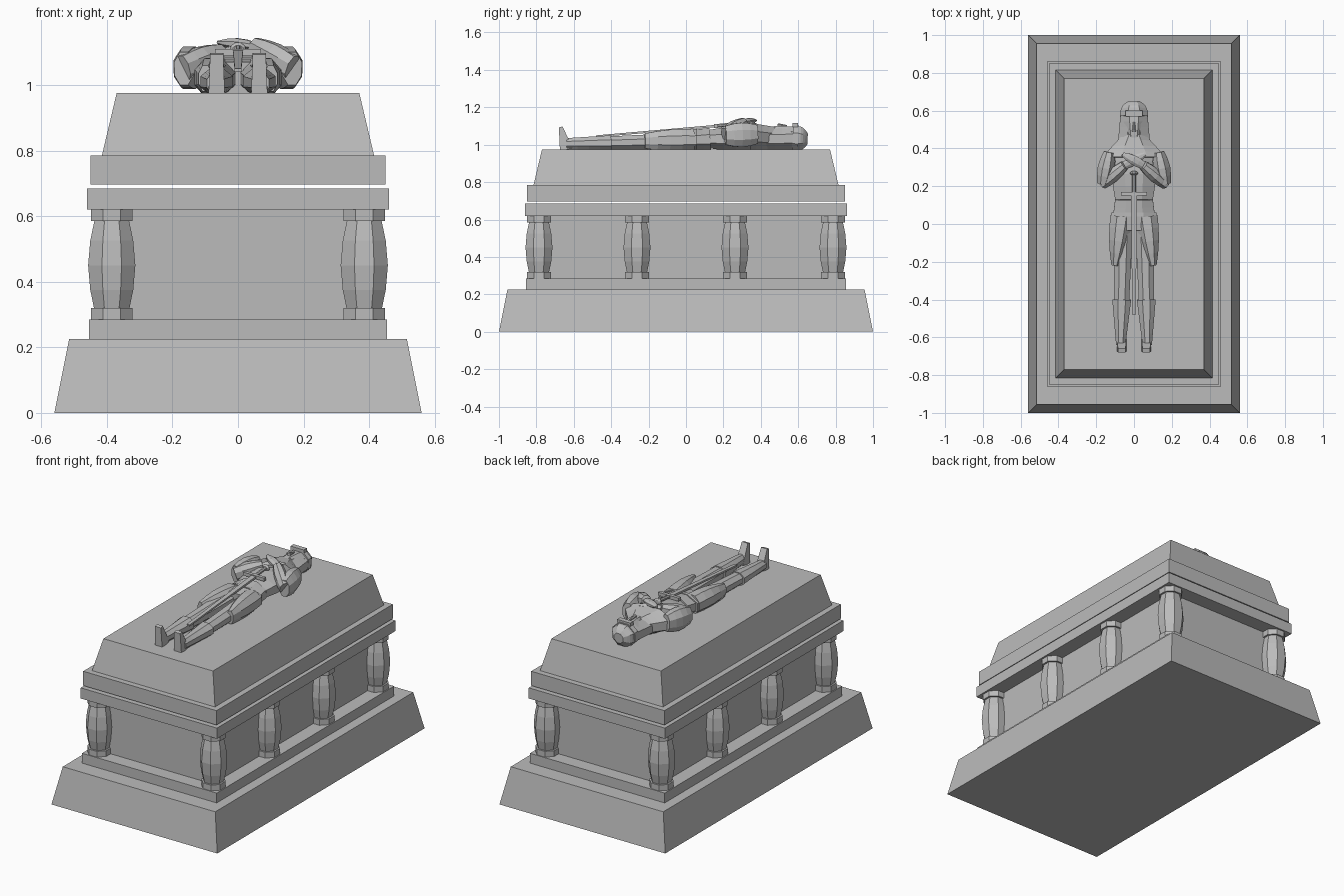
import bpy, bmesh, math
from mathutils import Vector

cube = bpy.data.objects.get("Cube")
if cube:
    bpy.data.objects.remove(cube, do_unlink=True)

stone = bpy.data.materials.new("grey stone")
stone.use_nodes = True
stone.diffuse_color = (.5, .5, .5, 1)
shader = stone.node_tree.nodes["Principled BSDF"]
shader.inputs["Base Color"].default_value = stone.diffuse_color

LID = .975  # height of the surface the figure lies on
STEPS = [step / 4 for step in range(5)]


def skin(name, rings):
    """Join a stack of equal rings into one closed, flat-shaded solid."""
    bm = bmesh.new()
    loops = [[bm.verts.new(point) for point in ring] for ring in rings]
    count = len(loops[0])
    for lower, upper in zip(loops, loops[1:]):
        for i in range(count):
            j = (i + 1) % count
            bm.faces.new((lower[i], lower[j], upper[j], upper[i]))
    bm.faces.new(loops[0])
    bm.faces.new(loops[-1])
    bmesh.ops.recalc_face_normals(bm, faces=bm.faces)
    mesh = bpy.data.meshes.new(name)
    bm.to_mesh(mesh)
    bm.free()
    mesh.materials.append(stone)
    obj = bpy.data.objects.new(name, mesh)
    bpy.context.collection.objects.link(obj)


def circle(sides):
    """Unit polygon with flats facing the axes."""
    angles = [math.tau * (i + .5) / sides for i in range(sides)]
    reach = 1 / math.cos(math.pi / sides)
    return [(reach * math.cos(angle), reach * math.sin(angle)) for angle in angles]


def blend(pair, t):
    return pair[0] + (pair[1] - pair[0]) * t


def tomb_step(name, bottom, top, wide, top_wide, extra=.4):
    """Rectangular tier, longer than it is wide by a fixed margin."""
    skin(name, [[(half * u, (half + extra) * v, height) for u, v in circle(4)]
                for half, height in ((wide, bottom), (top_wide, top))])


def column_part(name, x, y, bottom, top, radius, bulge=0):
    rings = []
    for t in STEPS:
        size = radius + bulge * math.sin(math.pi * t)
        rings.append([(x + size * u, y + size * v, blend((bottom, top), t))
                      for u, v in circle(8)])
    skin(name, rings)


def at(x, y, lift):
    return Vector((x, y, LID + lift))


def limb(name, start, end, wide, thick, bulge=0, sides=8):
    """Straight oval limb that tapers and swells between two points."""
    along = (end - start).normalized()
    across = along.cross(Vector((0, 0, 1))).normalized()
    up = across.cross(along)
    rings = []
    for t in STEPS:
        swell = bulge * math.sin(math.pi * t)
        right = across * (blend(wide, t) + swell)
        rise = up * (blend(thick, t) + swell)
        rings.append([start.lerp(end, t) + right * u + rise * v
                      for u, v in circle(sides)])
    skin(name, rings)


# Stepped tomb
tomb_step("base_plinth", bottom=0, top=.225, wide=.56, top_wide=.515, extra=.44)
tomb_step("lower_slab", bottom=.225, top=.285, wide=.455, top_wide=.455)
tomb_step("chest_wall", bottom=.285, top=.62, wide=.37, top_wide=.37)
tomb_step("upper_slab", bottom=.62, top=.685, wide=.46, top_wide=.46)
tomb_step("lid_slab", bottom=.697, top=.785, wide=.45, top_wide=.45)
tomb_step("lid_top", bottom=.785, top=LID, wide=.415, top_wide=.37)

# Bulging columns with octagonal feet and caps
for x in (-.385, .385):
    for row in (-3, -1, 1, 3):
        y = row * .262
        column_part("column_shaft", x, y, bottom=.3, top=.6, radius=.05, bulge=.022)
        column_part("column_foot", x, y, bottom=.285, top=.32, radius=.064)
        column_part("column_cap", x, y, bottom=.585, top=.62, radius=.064)

# Body of the reclining figure
waist = at(0, .13, .055)
limb("chest", at(0, .4, .06), waist, wide=(.1, .1), thick=(.05, .05), bulge=.015)
limb("coat_waist", waist, at(0, -.03, .045), wide=(.1, .12), thick=(.06, .05))
limb("belt", at(0, .06, .05), at(0, .04, .05), wide=(.12, .12), thick=(.06, .06))
limb("shoulder_cape", at(0, .47, .06), at(0, .35, .07), wide=(.06, .17), thick=(.06, .07))

# Hooded head with a helmet band and visor
brow = at(0, .6, .058)
limb("hood", at(0, .43, .055), brow, wide=(.085, .07), thick=(.055, .06))
limb("crown", brow, at(0, .65, .055), wide=(.07, .03), thick=(.065, .03), bulge=.01)
limb("helmet_band", at(0, .57, .06), brow, wide=(.075, .075), thick=(.07, .07))
limb("face", at(0, .43, .08), at(0, .58, .075), wide=(.03, .06), thick=(.04, .045), bulge=.005)
limb("nose", at(0, .49, .13), at(0, .54, .125), wide=(.01, .005), thick=(.01, .005))
limb("visor", at(-.045, .585, .13), at(.045, .585, .13), wide=(.015, .015), thick=(.01, .01), sides=4)

for side, word in ((1, "left_"), (-1, "right_")):
    def joint(x, y, lift):
        return at(side * x, y, lift)

    # Arms folded over the chest, one hand above the other
    shoulder = joint(.13, .38, .08)
    elbow = joint(.165, .21, .075)
    wrist = joint(.05, .31, .135 + side * .01)
    fingertips = joint(-.06, .37, .145 + side * .01)
    limb(word + "upper_arm", shoulder, elbow, wide=(.03, .03), thick=(.05, .05), bulge=.015)
    limb(word + "forearm", elbow, wrist, wide=(.025, .025), thick=(.04, .025), bulge=.01)
    limb(word + "hand", wrist, fingertips, wide=(.02, .01), thick=(.01, .005), bulge=.01)

    # Open coat tails, legs, boots and upturned feet
    hip = joint(.055, .02, .045)
    knee = joint(.065, -.4, .035)
    ankle = joint(.07, -.64, .03)
    toe = joint(.065, -.67, .12)
    limb(word + "coat_tail", joint(.065, .04, .05), joint(.1, -.22, .045),
         wide=(.06, .02), thick=(.055, .04), bulge=.01)
    limb(word + "thigh", hip, knee, wide=(.05, .04), thick=(.045, .035))
    limb(word + "boot", knee, ankle, wide=(.05, .025), thick=(.04, .03))
    limb(word + "foot", joint(.065, -.64, 0), toe, wide=(.025, .02), thick=(.035, .01), sides=4)

# Sword lying along the body
guard = at(0, .16, .125)
pommel = at(0, .26, .135)
limb("sword_blade", guard, at(0, -.48, .07), wide=(.015, .01), thick=(.006, .005), sides=4)
limb("sword_grip", guard, pommel, wide=(.01, .01), thick=(.01, .01))
limb("sword_pommel", pommel, at(0, .28, .135), wide=(.015, .01), thick=(.01, .01), bulge=.01)
limb("sword_guard", at(-.07, .16, .125), at(.07, .16, .125), wide=(.01, .01), thick=(.01, .01), sides=4)
